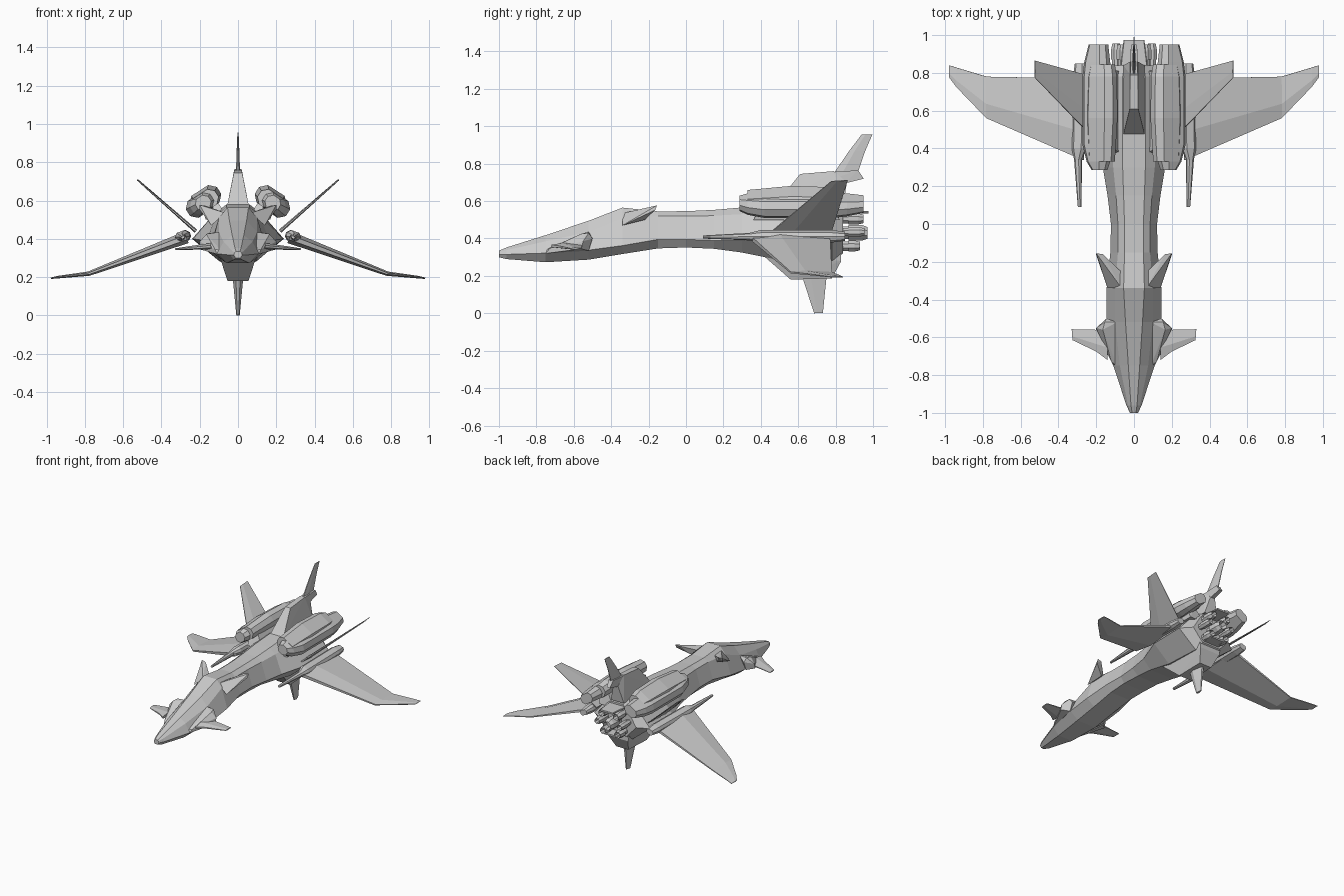
import bpy, bmesh, math
from mathutils import Vector


def finish(name, bm, mirror):
    bmesh.ops.recalc_face_normals(bm, faces=bm.faces)
    me = bpy.data.meshes.new(name)
    bm.to_mesh(me)
    bm.free()
    ob = bpy.data.objects.new(name, me)
    bpy.context.collection.objects.link(ob)
    if mirror:
        mod = ob.modifiers.new("mirror", 'MIRROR')
        mod.use_mirror_merge = False
    return ob


def loft(name, rings, mirror=False):
    """Skin a list of equal-length point rings and cap both ends."""
    bm = bmesh.new()
    vs = [[bm.verts.new(p) for p in r] for r in rings]
    n = len(vs[0])
    for a, b in zip(vs, vs[1:]):
        for i in range(n):
            j = (i + 1) % n
            bm.faces.new((a[i], a[j], b[j], b[i]))
    bm.faces.new(vs[0])
    bm.faces.new(vs[-1])
    return finish(name, bm, mirror)


def hull(name, pts, mirror=False, both=False):
    """Convex faceted block; both=True adds the points reflected in x."""
    bm = bmesh.new()
    if both:
        pts = pts + [(-x, y, z) for x, y, z in pts]
    for p in pts:
        bm.verts.new(p)
    res = bmesh.ops.convex_hull(bm, input=bm.verts)
    junk = [g for g in res["geom_interior"] + res["geom_unused"] if isinstance(g, bmesh.types.BMVert)]
    bmesh.ops.delete(bm, geom=list(set(junk)), context='VERTS')
    return finish(name, bm, mirror)


def blade(name, stations, normal, mirror=False):
    """Wing or fin: stations of (leading point, trailing point, half thickness)."""
    n = Vector(normal).normalized()
    rings = []
    for a, b, h in stations:
        a, b = Vector(a), Vector(b)
        m = a.lerp(b, 0.35)
        rings.append([a + n * h * .4, m + n * h, b + n * h * .3,
                      b - n * h * .3, m - n * h, a - n * h * .4])
    return loft(name, rings, mirror)


def octagon(y, cx, cz, u0, u1, v0, v1, tilt=0.0, k=0.3):
    """Chamfered rectangle in the xz plane, rotated by tilt."""
    c = k * min(u1 - u0, v1 - v0)
    pts = [(u0 + c, v0), (u1 - c, v0), (u1, v0 + c), (u1, v1 - c),
           (u1 - c, v1), (u0 + c, v1), (u0, v1 - c), (u0, v0 + c)]
    co, si = math.cos(tilt), math.sin(tilt)
    return [(cx + u * co - v * si, y, cz + u * si + v * co) for u, v in pts]


# Fuselage: y, then half width and height of deck, shoulder, chine, keel
body = [
    (-1.00, .010, .335, .018, .328, .022, .315, .012, .300),
    (-0.96, .016, .352, .032, .338, .040, .315, .022, .290),
    (-0.75, .030, .418, .075, .385, .110, .322, .060, .273),
    (-0.52, .045, .495, .100, .435, .145, .338, .080, .287),
    (-0.34, .055, .565, .100, .510, .145, .362, .080, .317),
    (-0.15, .050, .545, .085, .520, .125, .395, .085, .347),
    (0.00, .050, .546, .085, .520, .122, .395, .090, .352),
    (0.15, .055, .553, .095, .522, .140, .390, .090, .345),
    (0.30, .060, .566, .110, .530, .165, .390, .100, .325),
    (0.50, .060, .580, .125, .530, .235, .400, .100, .285),
    (0.78, .060, .580, .125, .530, .240, .400, .090, .280),
    (0.84, .050, .560, .100, .510, .160, .410, .080, .320),
]
rings = []
for y, *v in body:
    half = [(v[i], y, v[i + 1]) for i in range(0, 8, 2)]
    rings.append(half + [(-x, yy, z) for x, yy, z in reversed(half)])
loft("fuselage", rings)

# Cheek pods and canards beside the nose
hull("cheek_pod", [(.09, -.75, .34), (.11, -.75, .32), (.09, -.52, .435), (.155, -.52, .43),
                   (.165, -.56, .425), (.20, -.55, .385), (.20, -.56, .345), (.15, -.52, .335),
                   (.145, -.50, .40), (.12, -.73, .345)], mirror=True)
blade("canard", [((.14, -.72, .36), (.14, -.53, .365), .016),
                 ((.20, -.675, .355), (.20, -.56, .36), .013),
                 ((.325, -.615, .345), (.33, -.557, .347), .005)], (.1, 0, 1), mirror=True)

# Swept ears behind the cockpit
hull("ear_fin", [(.065, -.34, .535), (.14, -.34, .47), (.07, -.25, .53), (.115, -.22, .50),
                 (.15, -.27, .515), (.20, -.155, .577), (.165, -.16, .572), (.20, -.165, .552)],
     mirror=True)

# Main wings
blade("wing", [((.27, .34, .408), (.27, .77, .408), .032),
               ((.78, .56, .218), (.78, .78, .218), .012),
               ((.94, .725, .200), (.94, .828, .200), .007),
               ((.978, .775, .194), (.978, .84, .194), .004)], (.36, 0, .93), mirror=True)

# Spiked booms at the wing roots
loft("wing_boom", [octagon(y, x, z, -w, w, -h, h, -.35) for y, x, z, w, h in [
    (.09, .288, .408, .009, .007), (.34, .296, .410, .020, .018),
    (.40, .290, .412, .038, .028), (.78, .284, .412, .038, .028),
    (.85, .284, .412, .028, .020)]], mirror=True)

# Slanted upper fins
blade("slanted_fin", [((.22, .46, .44), (.22, .78, .44), .010),
                      ((.525, .775, .705), (.525, .865, .712), .004)],
      (-.65, 0, .76), mirror=True)

# Engine pods: a long core with a broader inner shell
tilt = math.radians(-33)
loft("pod_core", [octagon(y, .182, .588, a, b, -h, h, tilt) for y, a, b, h in [
    (.285, -.040, .040, .036), (.33, -.055, .070, .046), (.42, -.060, .095, .052),
    (.78, -.060, .095, .052), (.86, -.055, .085, .045), (.95, -.045, .060, .036)]], mirror=True)
loft("pod_shell", [octagon(y, .182, .588, a, b, -.045, h, tilt) for y, a, b, h in [
    (.33, -.085, .060, .048), (.56, -.105, .065, .064),
    (.78, -.100, .060, .058), (.845, -.085, .050, .046)]], mirror=True)
hull("pod_pylon", [(.05, .36, .50), (.17, .36, .50), (.05, .82, .50), (.17, .82, .50),
                   (.11, .40, .60), (.18, .40, .56), (.11, .80, .60), (.18, .80, .56)], mirror=True)

# Dorsal hump, its overhang and the tail fin
hull("dorsal_hump", [(.056, .475, .575), (.022, .61, .745), (.020, .79, .76),
                     (.020, .86, .70), (.056, .84, .57)], both=True)
hull("hump_overhang", [(.020, .70, .75), (.022, .70, .69), (.018, .92, .765),
                       (.014, .95, .72), (.018, .85, .695)], both=True)
blade("tail_fin", [((0, .785, .74), (0, .915, .74), .011),
                   ((0, .87, .865), (0, .957, .865), .007),
                   ((0, .94, .957), (0, .997, .957), .003)], (1, 0, 0))

# Ventral keel and fin
hull("ventral_keel", [(.100, .40, .32), (.085, .46, .285), (.055, .56, .18), (.052, .78, .187),
                      (.085, .83, .28), (.095, .83, .34)], both=True)
blade("ventral_fin", [((0, .62, .20), (0, .752, .20), .028),
                      ((0, .685, 0), (0, .732, .003), .009)], (1, 0, 0))

# Rear thrusters: stepped octagonal nozzles
for i, (x, z, r, y1) in enumerate([(0, .430, .042, .97), (.062, .505, .030, .95),
                                   (.062, .360, .030, .93), (.095, .435, .026, .955)]):
    steps = [(.80, .8), (.87, .8), (.87, 1.0), (y1 - .03, 1.0), (y1, .75), (y1 - .04, .6)]
    loft(f"thruster_{i + 1}", [octagon(y, x, z, -r * s, r * s, -r * s, r * s) for y, s in steps],
         mirror=x > 0)

# Exhaust deck plate above and below the thrusters
for name, z, y1 in [("upper_exhaust_plate", .54, .975), ("lower_exhaust_plate", .338, .92)]:
    loft(name, [octagon(y, 0, z, -w, w, -.006, .006) for y, w in [(.80, .075), (y1, .055)]])
